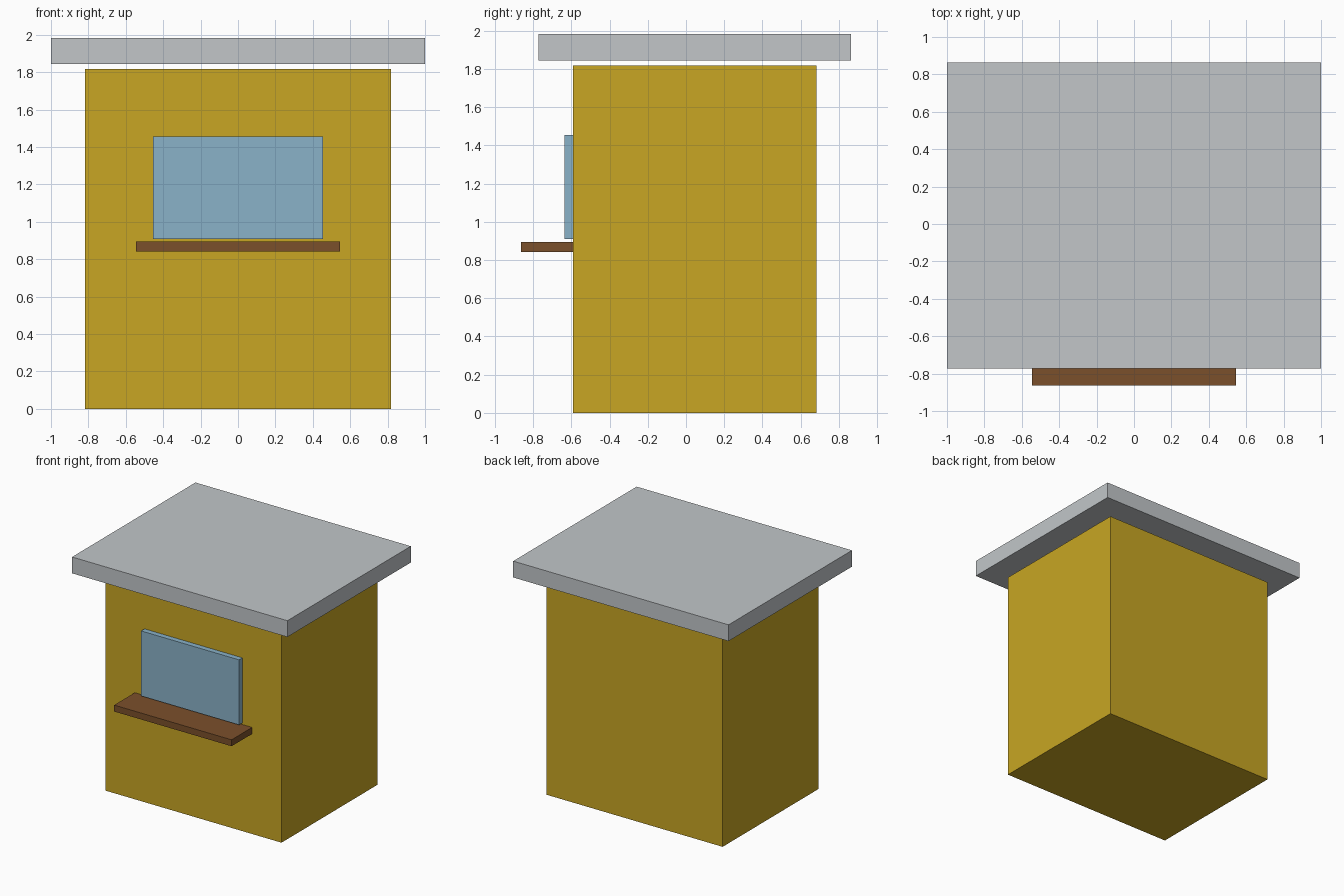
import bpy
from mathutils import Vector

default = bpy.data.objects.get("Cube")
if default:
    bpy.data.objects.remove(default, do_unlink=True)


def material(name, rgb):
    mat = bpy.data.materials.new(name)
    mat.use_nodes = True
    color = (*rgb, 1.0)
    mat.diffuse_color = color
    mat.node_tree.nodes["Principled BSDF"].inputs["Base Color"].default_value = color
    return mat


def box(name, low, high, mat):
    """Box spanning two opposite corners."""
    low, high = Vector(low), Vector(high)
    bpy.ops.mesh.primitive_cube_add(size=1, location=(low + high) / 2)
    obj = bpy.context.object
    obj.name = name
    obj.scale = high - low
    bpy.ops.object.transform_apply(location=False, rotation=False, scale=True)
    obj.data.materials.append(mat)
    return obj


yellow = material("mustard yellow", (0.578, 0.381, 0.017))
grey = material("light grey", (0.539, 0.565, 0.584))
blue = material("window blue", (0.254, 0.445, 0.578))
brown = material("wood brown", (0.198, 0.08, 0.024))

WALL_FRONT = -0.591

# Booth walls
box("booth_body", (-0.818, WALL_FRONT, 0), (0.818, 0.682, 1.818), yellow)

# Overhanging flat roof, floating just above the walls
box("roof_slab", (-1, -0.773, 1.845), (1, 0.864, 1.982), grey)

# Service window, half sunk into the front wall
box("service_window", (-0.455, WALL_FRONT - 0.045, 0.909),
    (0.455, WALL_FRONT + 0.045, 1.455), blue)

# Counter shelf below the window
box("counter_shelf", (-0.545, -0.864, 0.841), (0.545, WALL_FRONT, 0.895), brown)
